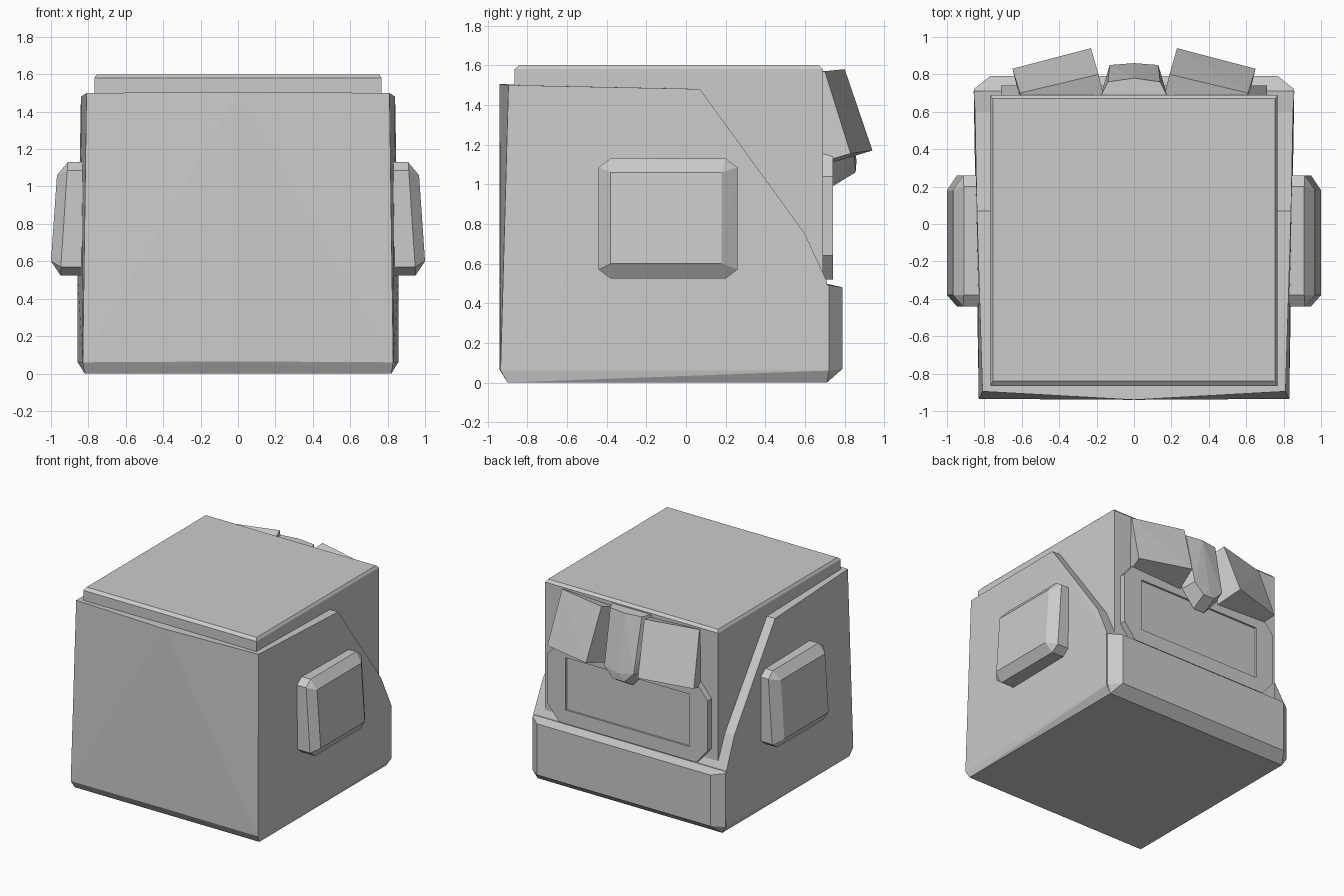
import bpy, bmesh

if "Cube" in bpy.data.objects:
    bpy.data.objects.remove(bpy.data.objects["Cube"])


def hull(name, pts):
    """Faceted convex solid around a few corner points."""
    bm = bmesh.new()
    for p in pts:
        bm.verts.new(p)
    res = bmesh.ops.convex_hull(bm, input=bm.verts[:])
    loose = {g for g in res["geom_interior"] + res["geom_unused"]
             if isinstance(g, bmesh.types.BMVert)}
    bmesh.ops.delete(bm, geom=list(loose), context='VERTS')
    bmesh.ops.dissolve_limit(bm, angle_limit=0.01, verts=bm.verts[:], edges=bm.edges[:])
    bmesh.ops.recalc_face_normals(bm, faces=bm.faces[:])
    me = bpy.data.meshes.new(name)
    bm.to_mesh(me)
    bm.free()
    ob = bpy.data.objects.new(name, me)
    bpy.context.collection.objects.link(ob)
    return ob


def both(pts):
    """Mirror points across x."""
    return [(s * x, y, z) for x, y, z in pts for s in (1, -1)]


def octagon(u0, u1, v0, v1, cu, cv):
    """Rectangle outline with cut corners."""
    return [(u0 + cu, v0), (u1 - cu, v0), (u1, v0 + cv), (u1, v1 - cv),
            (u1 - cu, v1), (u0 + cu, v1), (u0, v1 - cv), (u0, v0 + cv)]


# Inner box with a small chamfer around the lid
hull("inner_box", both([(0.768, y, z) for y in (-0.865, 0.69) for z in (0.05, 1.58)]
                       + [(0.755, y, 1.6) for y in (-0.84, 0.67)]))

# Outer shell: slightly bowed front, sides cut away diagonally to the rear
hull("outer_shell", both([
    (0.81, -0.895, 1.50), (0, -0.94, 1.505), (0.83, -0.935, 0.06), (0, -0.94, 0.065),
    (0.82, -0.90, 0), (0.84, 0.07, 1.48), (0.85, 0.60, 0.75), (0.857, 0.71, 0.51),
    (0.857, 0.71, 0.06), (0.82, 0.71, 0)]))

# Low rear wall with cut corners
hull("rear_wall", both([
    (0.77, 0.79, 0.48), (0.77, 0.79, 0.07), (0.857, 0.72, 0.49), (0.857, 0.72, 0.06),
    (0.85, 0.66, 0.51), (0.82, 0.71, 0), (0.8, 0.6, 0.02)]))

# Chamfered side pads, leaning outwards at the bottom
pad = []
for y, z in octagon(-0.44, 0.26, 0.525, 1.13, 0.06, 0.045):
    pad += [(0.80, y, z), (0.95 - 0.04 * (z - 0.525) / 0.605, y, z)]
pad += [(x, y, z) for x, z in ((1.0, 0.60), (0.968, 1.06)) for y in (-0.38, 0.18)]
for side, s in (("right", 1), ("left", -1)):
    hull(side + "_pad", [(s * x, y, z) for x, y, z in pad])

# Rear panel with cut corners and a shallow rectangular recess
panel = hull("rear_panel", [(x, y, z) for y in (0.67, 0.74)
                            for x, z in octagon(-0.71, 0.71, 0.52, 1.16, 0.1, 0.12)])
cutter = hull("panel_recess_cutter", both([(0.55, y, z) for y in (0.725, 0.8) for z in (0.63, 1.05)]))
cutter.hide_render = True
cutter.hide_viewport = True
mod = panel.modifiers.new("recess", 'BOOLEAN')
mod.operation = 'DIFFERENCE'
mod.object = cutter
mod.solver = 'EXACT'

# Bow loops: tilted slabs
front = [(0.61, 0.70, 1.57), (0.19, 0.80, 1.58), (0.23, 0.94, 1.17), (0.65, 0.83, 1.155)]
loop = front + [(x - 0.05, y - 0.2, z - 0.06) for x, y, z in front]
for side, s in (("right", 1), ("left", -1)):
    hull(side + "_bow_loop", [(s * x, y, z) for x, y, z in loop])

# Bow knot: faceted wedge tapering to a blunt tip
hull("bow_knot", both([
    (0.18, 0.68, 1.57), (0.14, 0.76, 1.57), (0, 0.78, 1.57),
    (0.13, 0.85, 1.14), (0, 0.86, 1.12), (0.16, 0.74, 1.12),
    (0.05, 0.855, 1.06), (0.05, 0.74, 0.99)]))
